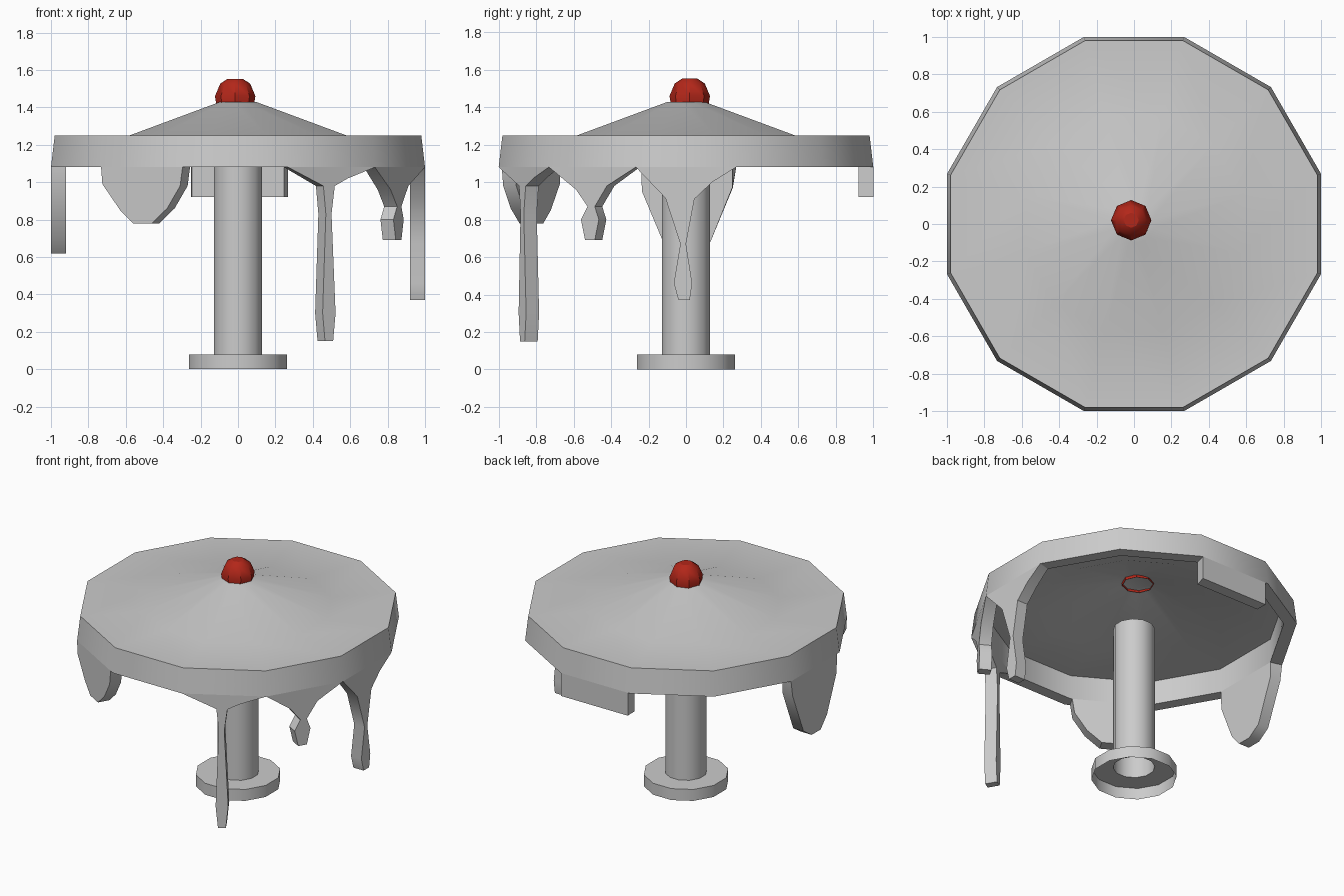
import bpy, bmesh
from math import pi, cos, sin, radians
from mathutils import Vector

if "Cube" in bpy.data.objects:
    bpy.data.objects.remove(bpy.data.objects["Cube"])

SIDES = 12
CORNER = cos(pi / SIDES)          # flat-to-corner ratio of the 12-gon


def finish(name, bm, angle=35):
    bmesh.ops.remove_doubles(bm, verts=bm.verts, dist=1e-5)
    me = bpy.data.meshes.new(name)
    bm.to_mesh(me)
    bm.free()
    ob = bpy.data.objects.new(name, me)
    bpy.context.collection.objects.link(ob)
    bpy.ops.object.select_all(action='DESELECT')
    ob.select_set(True)
    bpy.context.view_layer.objects.active = ob
    bpy.ops.object.shade_smooth_by_angle(angle=radians(angle))
    return ob


def lathe(name, profile, sides=SIDES, start=pi / SIDES, scale=1 / CORNER, centre=(0, 0)):
    """Revolve (radius, z) points, listed from top to bottom of the outside."""
    bm = bmesh.new()
    rings = []
    for r, z in profile:
        r *= scale
        rings.append([bm.verts.new((centre[0] + r * cos(start + 2 * pi * i / sides),
                                    centre[1] + r * sin(start + 2 * pi * i / sides), z))
                      for i in range(sides)])
    for a, b in zip(rings, rings[1:]):
        for i in range(sides):
            j = (i + 1) % sides
            bm.faces.new((a[i], b[i], b[j], a[j]))
    if profile[0][0] < 0.2 and profile[0][1] > 1.2:   # close the top
        bm.faces.new(rings[0])
    return finish(name, bm)


def drip(name, degrees, outline):
    """Slab hanging below one rim face; outline is (along face, z)."""
    a = radians(degrees)
    normal, along = Vector((cos(a), sin(a), 0)), Vector((-sin(a), cos(a), 0))
    bm = bmesh.new()
    outer = [bm.verts.new(normal + along * s + Vector((0, 0, z))) for s, z in outline]
    inner = []
    for s, z in outline:
        s = max(-0.247, min(0.247, s))                # mitre at the corners
        inner.append(bm.verts.new(normal * 0.92 + along * s + Vector((0, 0, z))))
    bm.faces.new(outer)
    bm.faces.new(inner[::-1])
    n = len(outer)
    for i in range(n - 1):                            # open where it joins the rim
        bm.faces.new((outer[i], inner[i], inner[i + 1], outer[i + 1]))
    bmesh.ops.recalc_face_normals(bm, faces=bm.faces)
    return finish(name, bm)


# Roof: shallow cone, rim band and inner lip
lathe("roof", [(0.10, 1.428), (0.58, 1.25), (0.98, 1.25), (1.0, 1.08),
               (0.92, 1.08), (0.92, 1.248)])

# Open tube post with a hollow foot
lathe("post_and_foot", [(0.128, 1.09), (0.128, 0.08), (0.262, 0.08), (0.262, 0.0)])

# Drips around the rim
drip("right_drip", 0, [(-.268, 1.08), (-.11, .915), (-.03, .67), (-.065, .46),
                       (-.04, .37), (.02, .37), (.033, .46), (.0, .67),
                       (.045, .91), (.14, 1.0), (.268, 1.08)])
drip("small_drip", -30, [(-.268, 1.08), (-.10, .96), (-.03, .87), (-.07, .80),
                         (-.045, .69), (.015, .69), (.04, .80), (.015, .87),
                         (.09, .98), (.268, 1.08)])
drip("long_drip", -60, [(-.268, 1.08), (-.05, .98), (-.035, .83), (-.055, .30),
                        (-.04, .15), (.01, .15), (.025, .30), (.0, .83),
                        (.02, .98), (.10, 1.02), (.268, 1.08)])
drip("front_left_drip", -120, [(-.268, 1.08), (-.26, .99), (-.15, .85), (-.07, .78),
                               (.045, .78), (.14, .86), (.22, .98), (.235, 1.08)])
drip("left_drip", 180, [(-.268, 1.08), (-.25, .97), (-.13, .68), (-.04, .62),
                        (.06, .62), (.13, .70), (.235, .95), (.24, 1.08)])
drip("back_drip", 90, [(-.268, 1.08), (-.268, .92), (.25, .92), (.25, 1.08)])

# Red ball on the peak
ball = lathe("red_ball", [(0.04, 1.553), (0.08, 1.527), (0.108, 1.46), (0.10, 1.41)],
             sides=8, start=0, scale=1, centre=(-0.015, 0.02))
red = bpy.data.materials.new("red")
red.diffuse_color = (0.45, 0.02, 0.01, 1)
red.use_nodes = True
red.node_tree.nodes["Principled BSDF"].inputs["Base Color"].default_value = red.diffuse_color
ball.data.materials.append(red)
